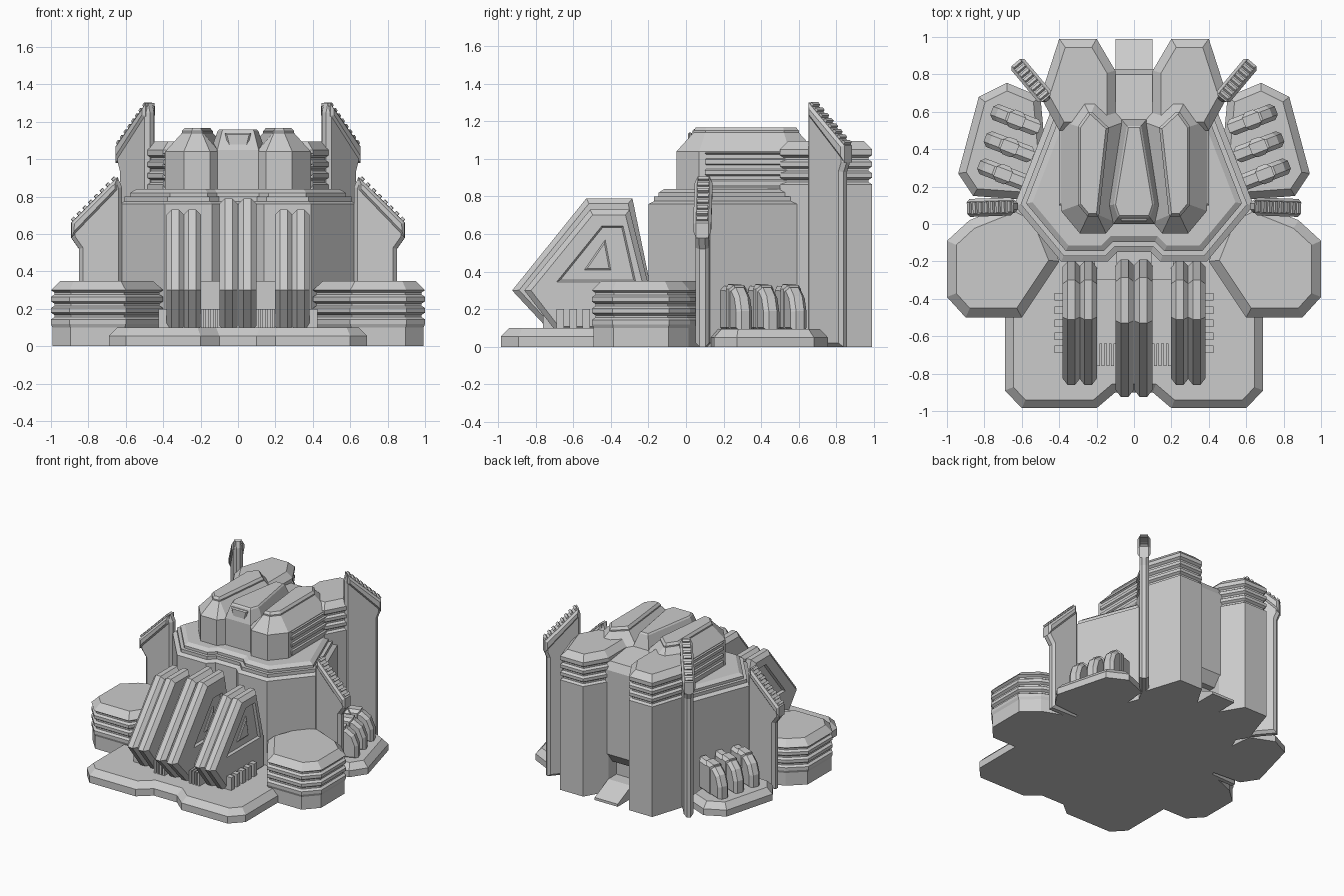
import bpy, bmesh
from math import radians, cos, sin
from mathutils import Matrix, Vector

if "Cube" in bpy.data.objects:
    bpy.data.objects.remove(bpy.data.objects["Cube"])

MIRROR = Matrix.Diagonal((-1, 1, 1, 1))


def inset(pts, d):
    """Offset a counter-clockwise outline inwards by d with mitred corners."""
    out = []
    for i, p in enumerate(pts):
        p = Vector(p)
        a = (p - Vector(pts[i - 1])).normalized()
        b = (Vector(pts[(i + 1) % len(pts)]) - p).normalized()
        na, nb = Vector((-a.y, a.x)), Vector((-b.y, b.x))
        out.append(p + (na + nb) * d / max(0.3, 1 + na.dot(nb)))
    return out


def loft(name, pts, profile, matrix=Matrix(), mirror=False):
    """Stack inset copies of an outline; profile is a list of (inset, height)."""
    area = sum(pts[i - 1][0] * p[1] - p[0] * pts[i - 1][1] for i, p in enumerate(pts))
    pts = pts if area > 0 else pts[::-1]
    n, made = len(pts), []
    for side, m in (("", matrix), ("_left", MIRROR @ matrix))[:2 if mirror else 1]:
        bm = bmesh.new()
        rings = [[bm.verts.new(m @ Vector((p[0], p[1], z))) for p in inset(pts, d)]
                 for d, z in profile]
        for r0, r1 in zip(rings, rings[1:]):
            for i in range(n):
                bm.faces.new((r0[i - 1], r0[i], r1[i], r1[i - 1]))
        bm.faces.new(rings[0][::-1])
        bm.faces.new(rings[-1])
        bmesh.ops.recalc_face_normals(bm, faces=bm.faces)
        me = bpy.data.meshes.new(name + side)
        bm.to_mesh(me)
        bm.free()
        ob = bpy.data.objects.new(name + side, me)
        bpy.context.collection.objects.link(ob)
        made.append(ob)
    return made


def upright(x, y, deg):
    """Matrix that stands an outline up: first axis along deg, second axis up."""
    a = radians(deg)
    return Matrix(((cos(a), 0, sin(a), x), (sin(a), 0, -cos(a), y), (0, 1, 0, 0), (0, 0, 0, 1)))


def slab(t, c):
    """Chamfered slab profile of half thickness t."""
    return [(c, -t), (0, -t + c), (0, t - c), (c, t)]


def ripple(z0, z1, n, d):
    """Horizontal grooves for a wall profile."""
    s, out = (z1 - z0) / n, []
    for i in range(n):
        z = z0 + i * s
        out += [(0, z), (0, z + s * .4), (d, z + s * .6), (d, z + s * .8)]
    return out + [(0, z1)]


def sym(half):
    return half + [(-x, y) for x, y in half[::-1]]


def box(name, x0, x1, y0, y1, z0, z1, mirror=False):
    return loft(name, [(x0, y0), (x1, y0), (x1, y1), (x0, y1)], [(0, z0), (0, z1)], mirror=mirror)


# Front apron and side pads
loft("front_apron", sym([(.1, -.9), (.2, -.985), (.6, -.985), (.69, -.89), (.69, -.3), (.4, .2)]),
     [(0, 0), (0, .055), (.045, .1)])
loft("side_pad", [(.45, .12), (.86, .15), (.94, .27), (.83, .68), (.68, .755), (.5, .68)],
     [(0, 0), (0, .05), (.04, .095)], mirror=True)

# Grooved front bunkers
loft("bunker", [(.4, -.2), (.6, -.5), (.9, -.5), (1, -.39), (1, -.09), (.88, .02), (.63, .12), (.5, .05)],
     [(.008, 0), (.008, .1)] + ripple(.12, .3, 3, .018) + [(.05, .35)], mirror=True)

# Main hall with stepped cornice
loft("main_hall", sym([(.09, -.15), (.14, -.2), (.39, -.2), (.64, .1), (.4, .72)]),
     [(0, 0), (0, .76), (.03, .775), (.03, .8), (.055, .8), (.055, .82), (.085, .84)])

# Upper dome: two lobes and a centre spine
loft("dome_lobe", [(.1, .01), (.15, -.05), (.29, -.05), (.39, .07), (.39, .55), (.29, .69), (.19, .69), (.04, .55)],
     [(0, .8), (0, 1.04), (.09, 1.14), (.09, 1.15), (.105, 1.168)], mirror=True)
SPINE = [(.11, .0), (.145, .1), (.068, .56)]
loft("dome_spine", sym(SPINE), [(0, .8), (0, 1.05), (.035, 1.15), (.045, 1.16)])
loft("dome_groove_band", [(.3, .1), (.4, .1), (.4, .56), (.3, .56)],
     [(.012, .84)] + ripple(.86, 1.03, 3, .016) + [(.05, 1.06)], mirror=True)
loft("dome_window", [(-.05, 1.06), (.05, 1.06), (.07, 1.14), (-.07, 1.14)], slab(.012, .008),
     Matrix.Translation((0, .022, 0)) @ upright(0, 0, 0))

# Rear towers, link wall and doorway ramp
loft("rear_tower", [(.1, .5), (.4, .5), (.5, .68), (.4, .99), (.2, .99), (.1, .82)],
     [(0, 0), (0, .82)] + ripple(.84, 1.02, 3, .018) + [(0, 1.05), (.045, 1.095)], mirror=True)
loft("rear_link_wall", [(.5, .22), (.77, .22), (.83, .3), (.83, .96), (.8, 1.02), (.5, 1.06)],
     [(0, -.12), (0, .12)], upright(0, 0, 90))
box("door_back", -.12, .12, .5, .72, 0, .25)
loft("door_ramp", [(.7, 0), (.99, 0), (.99, .02), (.82, .1), (.7, .1)],
     [(0, -.1), (0, .1)], upright(0, 0, 90))

# Front buttress fins, in three pairs, with recessed triangular panels
BIG = [(-.72, .08), (-.19, .08), (-.19, .33), (-.285, .79), (-.53, .79), (-.925, .3)]
SMALL = [(-.69, .08), (-.2, .08), (-.2, .33), (-.3, .73), (-.51, .73), (-.86, .3)]
PANEL = [(-.7, .34), (-.26, .34), (-.33, .65), (-.45, .65)]
TRI = [(-.54, .41), (-.4, .41), (-.43, .57)]
for name, outline, xs in (("side_fin", SMALL, (.245, .335)), ("centre_fin", BIG, (.05,))):
    for k, x in enumerate(xs):
        fins = loft(name + str(k), outline, slab(.048, .028), upright(x, 0, 90), True)
        if k == len(xs) - 1:
            cuts = loft("panel_cutter", PANEL, [(.015, .03), (0, .06)], upright(x, 0, 90), True)
            for f, c in zip(fins, cuts):
                mod = f.modifiers.new("panel", "BOOLEAN")
                mod.operation, mod.object, mod.solver = "DIFFERENCE", c, "EXACT"
                dg = bpy.context.evaluated_depsgraph_get()
                f.data = bpy.data.meshes.new_from_object(f.evaluated_get(dg))
                f.modifiers.clear()
                bpy.data.objects.remove(c)
            loft(name + "_triangle", TRI, [(0, .02), (0, .036), (.008, .042)], upright(x, 0, 90), True)

# Vent blocks around the fins
for i in range(5):
    y = -.39 - i * .07
    box("side_vent", .36, .425, y - .02, y + .02, .09, .2, True)
box("vent_housing", .09, .21, -.64, -.15, .09, .2, True)
box("rear_vent_wall", .09, .21, -.3, -.15, .09, .35, True)
for i in range(4):
    x = .115 + i * .025
    box("front_vent", x - .008, x + .008, -.76, -.6, .09, .2, True)


# Pylons with sloping ribbed caps
def pylon(name, m, pts, t):
    loft(name, pts, slab(t, .02), m, True)
    low, high = Vector(pts[-3]), Vector(pts[-2])
    d = (high - low).normalized()
    nrm = Vector((-d.y, d.x)) * (1 if d.x < 0 else -1)
    cap = [pts[-4], pts[-3], pts[-2], (high.x, high.y - .07)]
    loft(name + "_cap", cap, slab(t + .012, .015), m, True)
    n = 8
    for i in range(n):
        c = low.lerp(high, (i + .5) / n)
        up = -nrm * .014
        q = [c - d * .01 - up, c + d * .01 - up, c + d * .01 + up, c - d * .01 + up]
        loft(name + "_rib", [tuple(v) for v in q], slab(t - .006, 0), m, True)


pylon("front_pylon", upright(.62, .095, -2),
      [(0, 0), (.23, 0), (.23, .52), (.272, .58), (.272, .66), (.025, .905), (0, .85)], .036)
pylon("rear_pylon", upright(.46, .66, 50),
      [(0, 0), (.245, 0), (.245, .93), (.265, .98), (.265, 1.07), (.015, 1.3), (0, 1.25)], .034)

# Curved pods on the side pads
POD = [(-.06, .08), (.215, .08), (.215, .19), (.185, .27), (.13, .315), (-.06, .325)]
for x, y in ((.56, .53), (.595, .385), (.63, .24)):
    loft("pod", POD, slab(.045, .022), upright(x, y, 21), True)
    loft("pod_band", [(.03, .08), (.12, .08), (.12, .328), (.03, .333)], slab(.05, .022), upright(x, y, 21), True)
